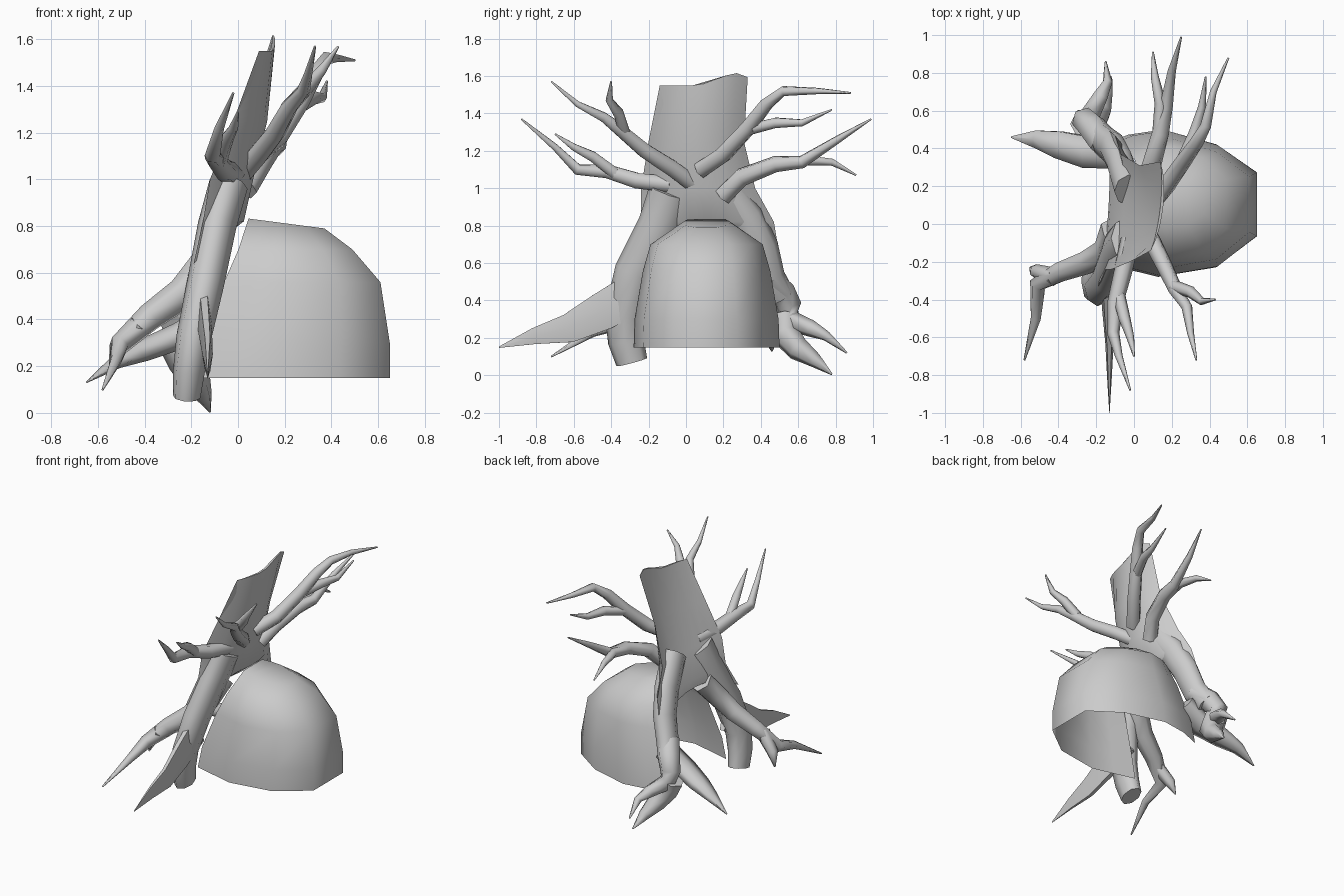
import bpy
import bmesh
import math
from mathutils import Vector

default = bpy.data.objects.get("Cube")
if default:
    bpy.data.objects.remove(default, do_unlink=True)

bark = bpy.data.materials.new("pale_grey")
bark.use_nodes = True
bark.diffuse_color = (0.6, 0.6, 0.6, 1)
bark.node_tree.nodes["Principled BSDF"].inputs["Base Color"].default_value = bark.diffuse_color


def finish(name, bm, angle=75):
    """Turn a bmesh into a smooth-shaded object with sharp creases."""
    bmesh.ops.recalc_face_normals(bm, faces=bm.faces)
    mesh = bpy.data.meshes.new(name)
    bm.to_mesh(mesh)
    bm.free()
    mesh.materials.append(bark)
    mesh.shade_smooth()
    mesh.set_sharp_from_angle(angle=math.radians(angle))
    obj = bpy.data.objects.new(name, mesh)
    bpy.context.scene.collection.objects.link(obj)
    return obj


def loft(bm, rings, closed):
    """Bridge successive rings of points with quads; return the vertex rings."""
    rows = [[bm.verts.new(p) for p in ring] for ring in rings]
    count = len(rows[0])
    for low, high in zip(rows, rows[1:]):
        for i in range(count if closed else count - 1):
            j = (i + 1) % count
            bm.faces.new((low[i], low[j], high[j], high[i]))
    return rows


def limb(name, path, start, end=0.005, flat=1.0, side=(1, 0, 0), power=1.9, sides=6):
    """Tapered bent tube along a path given in hundredths of a unit."""
    pts = [Vector(p) / 100 for p in path]
    normal = Vector(side)
    rings = []
    for i, p in enumerate(pts):
        tangent = (pts[min(i + 1, len(pts) - 1)] - pts[max(i - 1, 0)]).normalized()
        normal = (normal - tangent * normal.dot(tangent)).normalized()
        across = tangent.cross(normal)
        t = (i / (len(pts) - 1)) ** power
        radius = start + (end - start) * t
        ring = []
        for k in range(sides):
            a = math.tau * k / sides
            ring.append(p + radius * (math.cos(a) * flat * normal + math.sin(a) * across))
        rings.append(ring)
    bm = bmesh.new()
    rows = loft(bm, rings, True)
    bm.faces.new(rows[0])
    bm.faces.new(rows[-1])
    return finish(name, bm)


# Domed shell, open underneath and towards the trunk
outline = [(0, -0.8), (0.18, -0.9), (0.37, -1), (0.74, -0.87), (1, -0.45),
           (1, 0.42), (0.74, 0.8), (0.4, 1), (0.18, 0.93), (0, 0.78)]
levels = [(0.15, 0.65, 0.39), (0.3, 0.65, 0.385), (0.56, 0.61, 0.34),
          (0.7, 0.49, 0.3), (0.79, 0.37, 0.13)]
rings = []
for z, front, half in levels:
    back = -0.18 + 0.42 * (z - 0.15) ** 1.4
    ring = []
    for u, v in outline:
        x = back + u * (front - back)
        # The roof rises towards the trunk
        lift = 0.13 * (front - x) if z > 0.75 else 0
        ring.append((x, 0.11 + v * half, z + lift))
    rings.append(ring)
bm = bmesh.new()
rows = loft(bm, rings, False)
top = rows[-1]
for i in range(len(top) // 2 - 1):
    bm.faces.new((top[i], top[i + 1], top[-2 - i], top[-1 - i]))
finish("dome_shell", bm, 60)

# Leaning trunk: filled at the arch, hollowed into a thin crescent at the top
sections = [(0.64, -0.33, 0.5, -0.19, -0.07, 0.09), (0.82, -0.24, 0.47, -0.15, 0, 0.15),
            (1, -0.24, 0.37, -0.12, 0.04, 0.12), (1.25, -0.2, 0.31, -0.02, 0.1, 0.06),
            (1.55, -0.14, 0.33, 0.09, 0.13, 0.015)]
steps = 8
rings = []
for n, (z, y0, y1, lip, mid, thick) in enumerate(sections):
    outer, inner = [], []
    for i in range(steps + 1):
        s = i / steps
        bow = max(0, math.sin(math.pi * s)) ** 0.7
        x = lip + (mid - lip) * bow + 0.05 * s
        y = y0 + (y1 - y0) * s
        height = z
        if n == 0:
            height += 0.13 * bow
        if n == len(sections) - 1:
            height += 0.07 * max(0, 1 - abs(s - 0.85) / 0.4)
        outer.append((x, y, height))
        if 0 < i < steps:
            inner.append((x - thick * bow, y, height))
    rings.append(outer + inner[::-1])
bm = bmesh.new()
rows = loft(bm, rings, True)
for row in (rows[0], rows[-1]):
    bm.faces.new(row)
finish("trunk", bm, 60)

# Two legs carrying the trunk on either side of the arch
limb("front_leg", [(-4, -8, 98), (-9, -14, 80), (-14, -27, 55), (-19, -33, 32), (-21, -32, 18), (-22, -29, 7)],
     0.12, 0.085, 0.7, sides=8)
limb("back_leg", [(-3, 18, 102), (-7, 32, 84), (-11, 40, 68), (-16, 44, 52), (-21, 50, 42)],
     0.1, 0.085, 0.75, sides=8)

# Roots
limb("front_blade_root", [(-15, -25, 45), (-14, -45, 34), (-13, -63, 25), (-13, -81, 21), (-13, -100, 15)],
     0.13, 0.004, 0.25, power=1.6)
limb("front_long_root", [(-10, -3, 76), (-14, -14, 63), (-24, -20, 51), (-38, -25, 41), (-51, -32, 29), (-52, -50, 23), (-58, -72, 10)],
     0.08, side=(0, 1, 0))
limb("front_root_spur", [(-42, -28, 38), (-52, -25, 27), (-55, -23, 18)], 0.05, side=(0, 1, 0))
limb("back_blade_root", [(-10, 38, 42), (-25, 38, 33), (-40, 42, 27), (-52, 45, 22), (-65, 46, 13)],
     0.1, flat=0.6, side=(0, 0, 1), power=2.4)
limb("back_curled_root", [(-16, 43, 52), (-22, 51, 45), (-26, 55, 37), (-24, 56, 29), (-18, 67, 25), (-14, 75, 21), (-15, 86, 12)],
     0.08)
limb("back_foot_root", [(-26, 53, 31), (-22, 53, 22), (-18, 60, 14), (-15, 69, 8), (-12, 78, 0.5)],
     0.085, power=2)

# Branches, each with a smaller fork
limb("front_upper_branch", [(2, 3, 103), (9, -8, 111), (16, -22, 120), (22, -35, 131), (28, -44, 138), (30, -58, 145), (33, -72, 157)],
     0.05)
limb("front_upper_fork", [(21, -33, 130), (30, -36, 140), (36, -41, 147), (43, -40, 157)], 0.035)
limb("front_lower_branch", [(-2, -8, 102), (-6, -26, 104), (-10, -42, 109), (-11, -58, 110), (-8, -70, 122), (-2, -88, 137)],
     0.05)
limb("front_lower_fork", [(-8, -38, 108), (-5, -50, 117), (-2, -60, 122), (0, -70, 129)], 0.035)
limb("back_upper_branch", [(7, 8, 110), (17, 20, 118), (26, 33, 132), (33, 43, 145), (38, 52, 152), (42, 70, 152), (50, 88, 151)],
     0.05)
limb("back_upper_fork", [(25, 32, 131), (32, 48, 135), (36, 62, 135), (38, 78, 142)], 0.035)
limb("back_lower_branch", [(3, 20, 96), (9, 30, 106), (14, 48, 113), (17, 62, 114), (20, 81, 126), (25, 99, 137)],
     0.055)
limb("back_lower_fork", [(13, 46, 112), (14, 64, 115), (11, 78, 114), (10, 91, 107)], 0.035)
